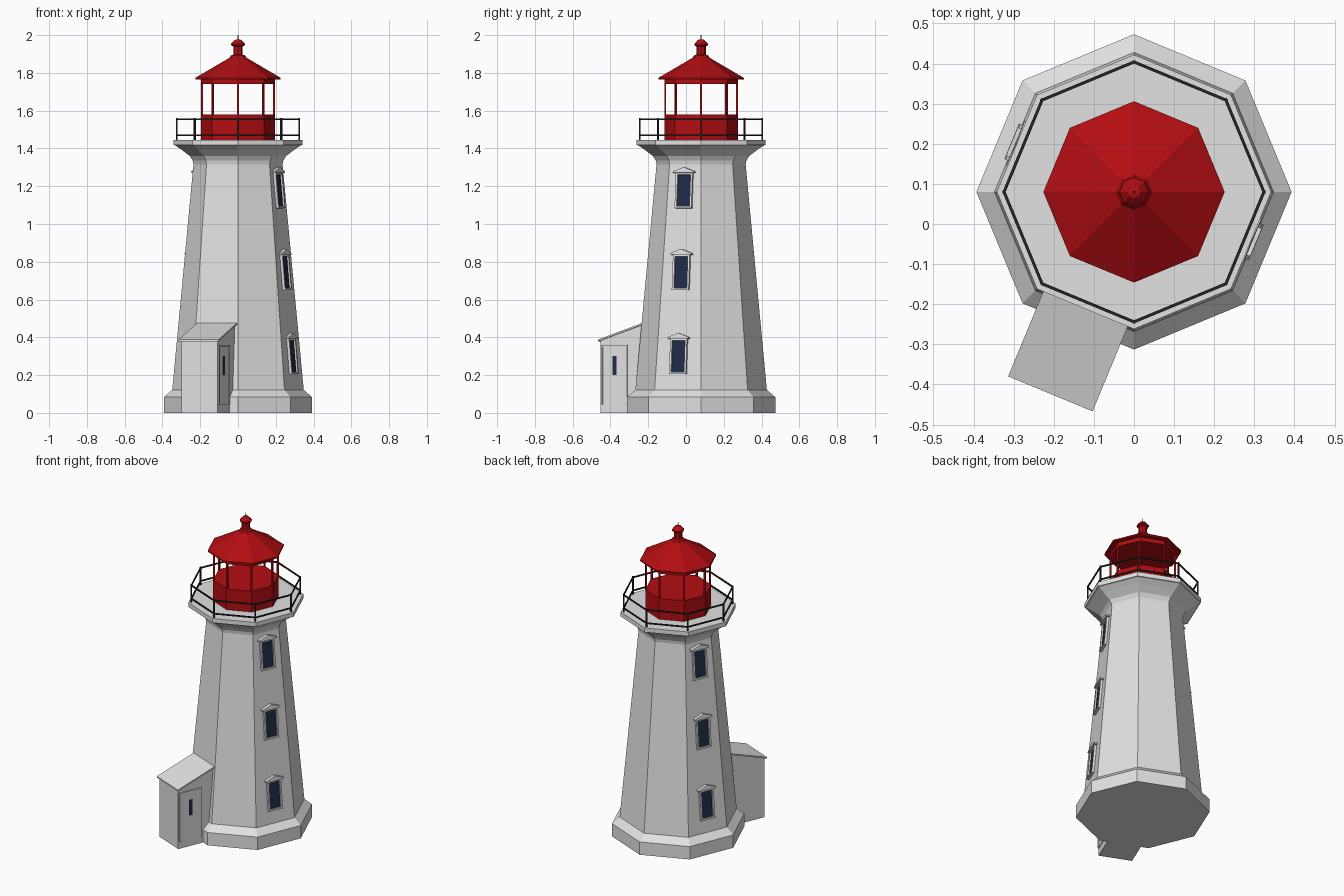
import bpy, bmesh, math
from mathutils import Matrix, Vector

if "Cube" in bpy.data.objects:
    bpy.data.objects.remove(bpy.data.objects["Cube"])

CENTRE = Vector((0, 0.08, 0))
SIDES = 8


def material(name, rgb):
    m = bpy.data.materials.new(name)
    m.diffuse_color = (*rgb, 1)
    m.use_nodes = True
    m.node_tree.nodes["Principled BSDF"].inputs["Base Color"].default_value = m.diffuse_color
    return m


WHITE = material("white_paint", (0.76, 0.76, 0.76))
RED = material("red_paint", (0.45, 0.004, 0.006))
NAVY = material("navy_glass", (0.014, 0.024, 0.065))
BLACK = material("black_iron", (0.018, 0.018, 0.015))


def finish(bm, name, mat):
    bmesh.ops.recalc_face_normals(bm, faces=bm.faces)
    me = bpy.data.meshes.new(name)
    bm.to_mesh(me)
    bm.free()
    me.materials.append(mat)
    ob = bpy.data.objects.new(name, me)
    bpy.context.collection.objects.link(ob)
    return ob


def lathe(name, profile, mat, sides=SIDES, closed=False):
    """Spin (radius, z) points into a faceted solid; closed makes a ring."""
    bm = bmesh.new()
    rings = []
    for r, z in profile:
        rings.append([bm.verts.new(CENTRE + Vector((
            r * math.cos(math.tau * k / sides), r * math.sin(math.tau * k / sides), z)))
            for k in range(sides)])
    pairs = list(zip(rings, rings[1:]))
    if closed:
        pairs.append((rings[-1], rings[0]))
    else:
        bm.faces.new(rings[0])
        bm.faces.new(rings[-1])
    for a, b in pairs:
        for k in range(sides):
            j = (k + 1) % sides
            bm.faces.new((a[k], a[j], b[j], b[k]))
    return finish(bm, name, mat)


def box(bm, frame, lo, hi):
    lo, hi = Vector(lo), Vector(hi)
    m = frame @ Matrix.Translation((lo + hi) / 2) @ Matrix.Diagonal((*(hi - lo), 1))
    bmesh.ops.create_cube(bm, size=1, matrix=m)


def prism(bm, frame, outline, x0, x1, axis=0):
    """Extrude a 2D outline along local x (axis 0) or local y (axis 1)."""
    def at(p, d):
        return frame @ Vector((d, p[0], p[1]) if axis == 0 else (p[0], d, p[1]))
    a = [bm.verts.new(at(p, x0)) for p in outline]
    b = [bm.verts.new(at(p, x1)) for p in outline]
    bm.faces.new(a)
    bm.faces.new(b)
    for k in range(len(a)):
        j = (k + 1) % len(a)
        bm.faces.new((a[k], a[j], b[j], b[k]))


def posts(name, radius, z0, z1, thick, mat):
    bm = bmesh.new()
    for k in range(SIDES):
        f = Matrix.Translation(CENTRE) @ Matrix.Rotation(math.tau * k / SIDES, 4, 'Z')
        box(bm, f, (radius - thick, -thick, z0), (radius + thick, thick, z1))
    return finish(bm, name, mat)


def side_frame(angle):
    """Local x runs along the wall, y points outward, z up."""
    out = Vector((math.cos(angle), math.sin(angle), 0))
    along = Vector((out.y, -out.x, 0))
    m = Matrix((along, out, (0, 0, 1))).transposed().to_4x4()
    return Matrix.Translation(CENTRE) @ m


# Tower with plinth, taper, flared neck and deck
FOOT, NECK = (0.348, 0.122), (0.236, 1.315)
lathe("tower", [(0.393, 0), (0.393, 0.083), FOOT, NECK, (0.24, 1.335), (0.255, 1.36),
                (0.297, 1.392), (0.332, 1.416), (0.342, 1.418), (0.342, 1.446)], WHITE)

# Gallery railing
for name, z in (("top_rail", 1.555), ("lower_rail", 1.47)):
    lathe(name, [(0.32, z - .004), (0.328, z - .004), (0.328, z + .004), (0.32, z + .004)],
          BLACK, closed=True)
posts("railing_posts", 0.324, 1.44, 1.562, 0.004, BLACK)

# Lantern room, open between its posts
lathe("lantern_wall", [(0.195, 1.44), (0.195, 1.58)], RED)
posts("lantern_posts", 0.19, 1.575, 1.75, 0.005, RED)
lathe("lantern_roof", [(0.195, 1.74), (0.195, 1.765), (0.226, 1.765), (0.226, 1.774),
                       (0.045, 1.88), (0.038, 1.892), (0.025, 1.897)], RED)
lathe("roof_vent", [(0.025, 1.89), (0.025, 1.94), (0.036, 1.946), (0.036, 1.954),
                    (0.016, 1.975), (0.003, 1.978)], RED)
lathe("roof_spike", [(0.003, 1.97), (0.002, 2.0)], BLACK)

# Three windows on each of two opposite walls, leaning with the taper
flat = math.cos(math.pi / SIDES)
slope = (NECK[0] - FOOT[0]) * flat / (NECK[1] - FOOT[1])
for side, degrees in (("right", -22.5), ("left", 157.5)):
    for level, z in (("lower", 0.30), ("middle", 0.745), ("upper", 1.178)):
        d = FOOT[0] * flat + slope * (z - FOOT[1])
        f = (side_frame(math.radians(degrees)) @ Matrix.Translation((0, d, z))
             @ Matrix.Rotation(-math.atan(slope), 4, 'X').inverted()
             if slope > 0 else
             side_frame(math.radians(degrees)) @ Matrix.Translation((0, d, z))
             @ Matrix.Rotation(math.atan(-slope), 4, 'X'))
        bm = bmesh.new()
        for s in (-1, 1):
            xs = sorted((s * 0.037, s * 0.048))
            box(bm, f, (xs[0], -.01, -.088), (xs[1], .014, .088))
        box(bm, f, (-.048, -.01, -.095), (.048, .016, -.085))
        box(bm, f, (-.048, -.01, .082), (.048, .014, .094))
        prism(bm, f, [(-.06, .092), (.06, .092), (.06, .1), (0, .122), (-.06, .1)],
              -.01, .022, axis=1)
        finish(bm, f"{side}_{level}_window_frame", WHITE)
        bm = bmesh.new()
        box(bm, f, (-.037, -.004, -.085), (.037, .005, .082))
        finish(bm, f"{side}_{level}_window_glass", NAVY)

# Entrance porch with lean-to roof
f = side_frame(math.radians(-112.5))
bm = bmesh.new()
prism(bm, f, [(0.25, 0), (0.535, 0), (0.535, 0.382), (0.25, 0.482)], -.103, .103)
finish(bm, "porch_walls", WHITE)
bm = bmesh.new()
prism(bm, f, [(0.27, 0.474), (0.545, 0.379), (0.545, 0.388), (0.27, 0.483)], -.114, .114)
finish(bm, "porch_roof", WHITE)

# Door on the porch side that faces right
s = 1 if (f.to_3x3() @ Vector((1, 0, 0))).x > 0 else -1


def door_plate(name, parts, mat):
    bm = bmesh.new()
    for d0, d1, z0, z1, depth in parts:
        xs = sorted((s * 0.1, s * (0.103 + depth)))
        box(bm, f, (xs[0], d0, z0), (xs[1], d1, z1))
    finish(bm, name, mat)


door_plate("door_frame", [(.378, .388, .045, .36, .008), (.518, .528, .045, .36, .008),
                          (.388, .518, .35, .36, .008)], WHITE)
door_plate("door", [(.388, .518, .045, .35, .004)], WHITE)
door_plate("door_window", [(.44, .464, .2, .3, .006)], NAVY)
